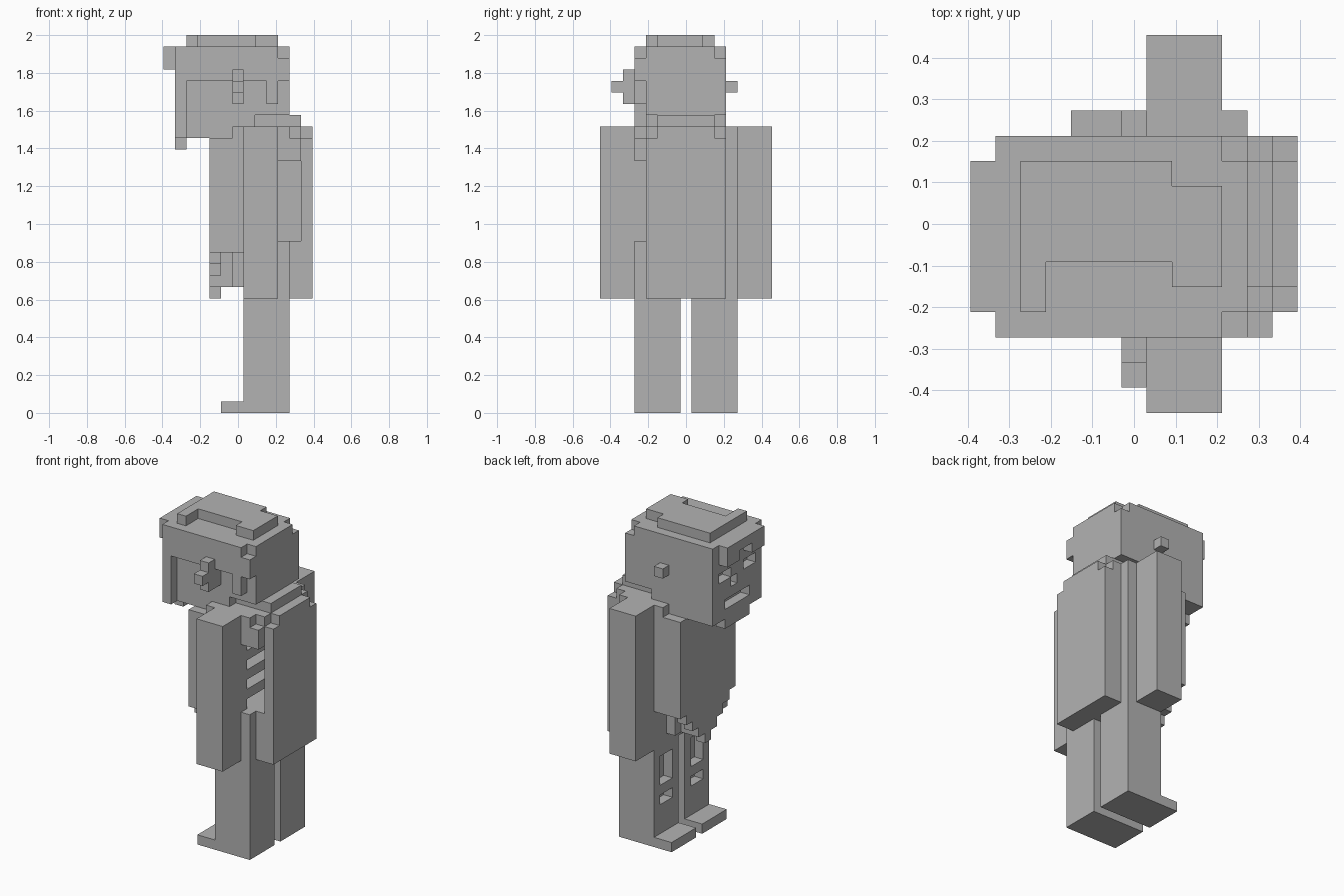
import bpy
import bmesh
from mathutils import Vector

UNIT = 2 / 33                      # edge of one block
ORIGIN = Vector((6.5, 7.5, 0))     # block grid offset

cube = bpy.data.objects.get("Cube")
if cube:
    bpy.data.objects.remove(cube, do_unlink=True)

grey = bpy.data.materials.new("plain grey")
grey.use_nodes = True
grey.diffuse_color = (0.45, 0.45, 0.45, 1)
grey.node_tree.nodes["Principled BSDF"].inputs["Base Color"].default_value = (0.45, 0.45, 0.45, 1)

DIRECTIONS = [Vector(d) for d in
              ((1, 0, 0), (-1, 0, 0), (0, 1, 0), (0, -1, 0), (0, 0, 1), (0, 0, -1))]
parts = {}


def cells(box):
    """Grid cells inside a box given as x, y and z ranges."""
    x0, x1, y0, y1, z0, z1 = box
    return {(x, y, z) for x in range(x0, x1) for y in range(y0, y1) for z in range(z0, z1)}


def part(name, boxes, cuts=()):
    filled = set()
    for box in boxes:
        filled |= cells(box)
    for box in cuts:
        filled -= cells(box)
    parts[name] = filled


def mirrored(boxes):
    """Add the copy of each box on the other side of the body."""
    return boxes + [(a, b, 15 - d, 15 - c, e, f) for a, b, c, d, e, f in boxes]


def build(name, filled, occupied):
    """Skin the exposed sides of the blocks and merge flat areas."""
    bm = bmesh.new()
    for cell in sorted(filled):
        centre = Vector(cell) + Vector((0.5, 0.5, 0.5))
        for d in DIRECTIONS:
            if tuple(int(v) for v in Vector(cell) + d) in occupied:
                continue
            u = Vector((d.y, d.z, d.x))
            v = d.cross(u)
            ring = [centre + (d + a * u + b * v) / 2
                    for a, b in ((-1, -1), (1, -1), (1, 1), (-1, 1))]
            bm.faces.new([bm.verts.new((p - ORIGIN) * UNIT) for p in ring])
    bmesh.ops.remove_doubles(bm, verts=bm.verts, dist=UNIT / 100)
    bmesh.ops.dissolve_limit(bm, angle_limit=0.01, verts=bm.verts, edges=bm.edges)
    mesh = bpy.data.meshes.new(name)
    bm.to_mesh(mesh)
    bm.free()
    mesh.materials.append(grey)
    bpy.context.collection.objects.link(bpy.data.objects.new(name, mesh))


# Legs with feet and knee slots
for name, y in (("right_leg", 8), ("left_leg", 3)):
    part(name, [(7, 11, y, y + 4, 0, 10), (5, 7, y, y + 4, 0, 1)],
         [(7, 8, y + 1, y + 3, 4, 5), (7, 8, y + 1, y + 3, 6, 9)])

# Arms
part("right_arm", [(7, 10, 11, 15, 10, 25)])
part("left_arm", [(7, 10, 0, 4, 10, 25)])

# Coat front, tapering to a point in the middle
part("coat_front", [(4, 5, y, y + 1, 14 - min(y - 3, 11 - y), 24) for y in range(3, 12)]
     + [(5, 7, 3, 12, 14, 24), (5, 6, 6, 9, 11, 14), (6, 7, 5, 10, 11, 14)])

# Body: solid hips, hollow chest with ribs on the open side, shoulders
ribs = [(7, 10, 3, 11, z, z + 1) for z in (16, 18, 20)]
part("body", [(7, 11, 3, 12, 10, 15), (7, 8, 4, 11, 15, 24),
              (7, 11, 11, 12, 15, 24), (10, 12, 10, 11, 15, 24),
              (6, 7, 3, 12, 15, 25)] + ribs)
part("shoulders", [(6, 11, 3, 12, 24, 25), (10, 12, 3, 4, 22, 24),
                   (7, 12, 4, 11, 23, 25)])

# Cape and collar
part("cape", [(12, 13, 4, 11, 10, 24), (12, 13, 5, 10, 24, 25),
              (11, 12, 4, 11, 10, 15), (11, 12, 4, 11, 24, 25)])
part("collar", [(7, 12, 5, 10, 25, 26)])

# Head with recessed eyes, nose and mouth, and a chin tuft
part("head", [(1, 8, 4, 11, 24, 29), (8, 11, 4, 11, 26, 29), (1, 2, 3, 4, 24, 27)],
     [(1, 2, 5, 9, 25, 26), (1, 2, 7, 8, 27, 28),
      (1, 2, 4, 6, 28, 29), (1, 2, 8, 10, 28, 29)])
part("chin_tuft", [(1, 2, 5, 9, 23, 24)])

# Cap with side flaps, brim, brows and a raised crown
part("cap", [(1, 11, 3, 11, 29, 32), (1, 2, 3, 4, 27, 29), (9, 10, 3, 4, 27, 29),
             (1, 2, 10, 11, 27, 29), (9, 10, 10, 11, 27, 29)],
     [(10, 11, 3, 4, 31, 32), (10, 11, 10, 11, 31, 32)])
part("cap_brim", [(0, 1, 4, 10, 31, 32), (0, 1, 4, 6, 30, 31), (0, 1, 8, 10, 30, 31)])
part("cap_crown", [(2, 3, 4, 10, 32, 33), (3, 8, 6, 10, 32, 33), (8, 10, 5, 9, 32, 33)])

# Ears
part("left_ear", [(6, 7, 2, 4, 27, 30), (6, 7, 1, 2, 28, 29)])
part("right_ear", [(6, 7, 10, 11, 27, 30), (6, 7, 11, 12, 28, 29)])

# Each cell belongs to one part only
occupied = set()
for name, filled in parts.items():
    filled -= occupied
    occupied |= filled
for name, filled in parts.items():
    build(name, filled, occupied)
